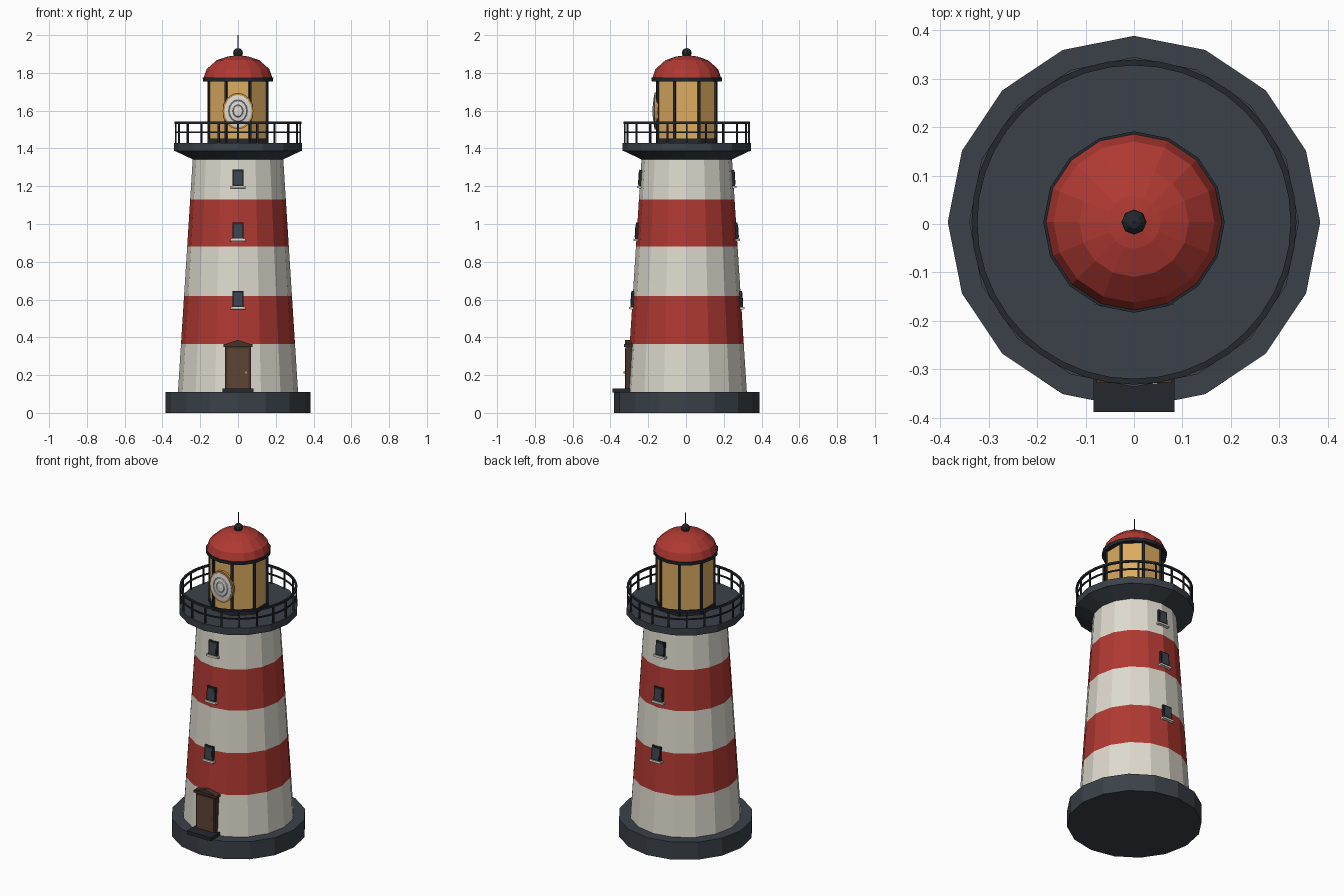
import bpy, bmesh, math
from mathutils import Matrix, Vector

if "Cube" in bpy.data.objects:
    bpy.data.objects.remove(bpy.data.objects["Cube"])

CY = 0.004  # tower axis, shifted so the step and base balance on y


def mat(name, hexcol):
    c = [int(hexcol[i:i + 2], 16) / 255 for i in (0, 2, 4)]
    m = bpy.data.materials.new(name)
    m.diffuse_color = [((v + 0.055) / 1.055) ** 2.4 if v > 0.04 else v / 12.92 for v in c] + [1]
    m.use_nodes = True
    m.node_tree.nodes["Principled BSDF"].inputs["Base Color"].default_value = m.diffuse_color
    return m


WHITE = mat("warm white", "DEDACE")
RED = mat("red", "B03932")
SLATE = mat("slate", "3A4148")
DARK = mat("dark iron", "23282D")
AMBER = mat("amber glass", "DCAC60")
GOLD = mat("brass", "C08A42")
LENS = mat("lens white", "DEDCD6")
BROWN = mat("door brown", "5F4435")
TRIM = mat("dark wood", "45342B")
GLASS = mat("window glass", "3C454E")


def finish(bm, name, *mats):
    bmesh.ops.recalc_face_normals(bm, faces=bm.faces)
    me = bpy.data.meshes.new(name)
    bm.to_mesh(me)
    bm.free()
    for m in mats:
        me.materials.append(m)
    ob = bpy.data.objects.new(name, me)
    bpy.context.collection.objects.link(ob)
    return ob


def lathe(name, profile, n, *mats, turn=0.0, rule=None, matrix=None, closed=False):
    """Revolve (radius, z) points around the tower axis, capping the ends."""
    bm = bmesh.new()
    rings = [[bm.verts.new((r * math.cos(turn + math.tau * i / n),
                            r * math.sin(turn + math.tau * i / n), z)) for i in range(n)]
             for r, z in profile]
    pairs = list(zip(rings, rings[1:]))
    if closed:
        pairs.append((rings[-1], rings[0]))
    for a, b in pairs:
        for i in range(n):
            j = (i + 1) % n
            bm.faces.new((a[i], a[j], b[j], b[i]))
    if not closed:
        bm.faces.new(rings[0])
        bm.faces.new(rings[-1])
    if rule:
        for f in bm.faces:
            f.material_index = rule(f.calc_center_median().z)
    bm.transform(matrix or Matrix.Translation((0, CY, 0)))
    return finish(bm, name, *mats)


def add_box(bm, size, matrix):
    bmesh.ops.create_cube(bm, size=1, matrix=matrix @ Matrix.Diagonal((*size, 1)))


def box(name, lo, hi, m):
    lo, hi = Vector(lo), Vector(hi)
    bm = bmesh.new()
    add_box(bm, hi - lo, Matrix.Translation((lo + hi) / 2))
    return finish(bm, name, m)


def ring_of_bars(name, count, radius, size, z, m, turn=0.0):
    bm = bmesh.new()
    for i in range(count):
        add_box(bm, size, Matrix.Translation((0, CY, 0))
                @ Matrix.Rotation(turn + math.tau * i / count, 4, 'Z')
                @ Matrix.Translation((radius, 0, z)))
    return finish(bm, name, m)


def tower_r(z):
    return 0.318 - (z - 0.11) * 0.0635


# Base and striped tower
lathe("base", [(0.384, 0), (0.384, 0.11)], 16, SLATE)
bands = [0.11, 0.365, 0.62, 0.88, 1.13, 1.345]
lathe("tower", [(tower_r(z), z) for z in bands], 16, WHITE, RED,
      rule=lambda z: 1 if 0.365 < z < 0.62 or 0.88 < z < 1.13 else 0)

# Gallery deck with flared underside
lathe("gallery", [(0.235, 1.34), (0.335, 1.387), (0.34, 1.387), (0.34, 1.43)], 16, SLATE)

# Railing
ring_of_bars("railing_posts", 20, 0.329, (0.009, 0.009, 0.11), 1.483, DARK)
for nm, z, h in (("top_rail", 1.536, 0.006), ("middle_rail", 1.485, 0.004)):
    lathe(nm, [(0.329 - h, z - h), (0.329 + h, z - h), (0.329 + h, z + h), (0.329 - h, z + h)],
          40, DARK, closed=True)

# Lantern room: octagon with a flat pane to the front
T8 = math.pi / 8
lathe("lantern_glass", [(0.166, 1.43), (0.166, 1.76)], 8, AMBER, turn=T8)
lathe("lantern_sill", [(0.174, 1.43), (0.174, 1.452)], 8, DARK, turn=T8)
ring_of_bars("lantern_bars", 8, 0.166, (0.014, 0.014, 0.33), 1.595, DARK, T8)
lathe("lantern_eave", [(0.185, 1.755), (0.187, 1.775)], 16, DARK)

# Dome and finial
lathe("dome", [(0.182, 1.773), (0.166, 1.82), (0.113, 1.867), (0.055, 1.887), (0.015, 1.892)],
      16, RED)
lathe("finial_ball", [(0.025 * math.sin(a) + 0.001, 1.906 - 0.025 * math.cos(a))
                      for a in (math.pi * k / 6 for k in range(7))], 8, DARK)
lathe("finial_rod", [(0.003, 1.92), (0.003, 2.0)], 6, DARK)

# Front lamp: brass rim and stepped lens, axis pointing to -y
lamp = (Matrix.Translation((0, -0.148, 1.598)) @ Matrix.Rotation(math.pi / 2, 4, 'X')
        @ Matrix.Diagonal((0.84, 1, 1, 1)))
lathe("lamp_rim", [(0.097, 0), (0.097, 0.018)], 16, GOLD, matrix=lamp)
lathe("lamp_lens", [(0.086, 0.01), (0.086, 0.021), (0.06, 0.024), (0.058, 0.021), (0.054, 0.025),
                    (0.034, 0.027), (0.032, 0.024), (0.028, 0.028), (0.008, 0.03)],
      16, LENS, matrix=lamp)

# Door with frame, pediment, knob and step
box("door_frame", (-0.068, -0.319, 0.11), (0.068, -0.27, 0.352), TRIM)
box("door", (-0.056, -0.324, 0.125), (0.056, -0.28, 0.342), BROWN)
box("door_lintel", (-0.078, -0.328, 0.35), (0.078, -0.27, 0.364), TRIM)
bm = bmesh.new()
tri = [bm.verts.new(p) for p in ((-0.068, -0.324, 0.364), (0.068, -0.324, 0.364), (0, -0.324, 0.386))]
ext = bmesh.ops.extrude_face_region(bm, geom=[bm.faces.new(tri)])
bmesh.ops.translate(bm, vec=(0, 0.05, 0),
                    verts=[v for v in ext["geom"] if isinstance(v, bmesh.types.BMVert)])
finish(bm, "door_pediment", TRIM)
box("door_knob", (0.038, -0.331, 0.208), (0.048, -0.322, 0.22), GOLD)
box("door_step", (-0.083, -0.388, 0.108), (0.083, -0.28, 0.13), DARK)

# Windows, front and back, leaning with the wall
for side, ang in (("front", 0), ("back", math.pi)):
    for k, z in enumerate((0.602, 0.963, 1.243)):
        wall = (Matrix.Translation((0, CY, 0)) @ Matrix.Rotation(ang, 4, 'Z')
                @ Matrix.Translation((0, -tower_r(z), z)) @ Matrix.Rotation(-0.0634, 4, 'X'))
        for nm, size, pos, m in (("frame", (0.06, 0.03, 0.088), (0, 0.007, 0), DARK),
                                 ("glass", (0.044, 0.03, 0.07), (0, 0.005, 0), GLASS),
                                 ("sill", (0.078, 0.04, 0.012), (0, 0.005, -0.048), WHITE)):
            bm = bmesh.new()
            add_box(bm, size, wall @ Matrix.Translation(pos))
            finish(bm, f"{side}_window_{nm}_{k + 1}", m)
